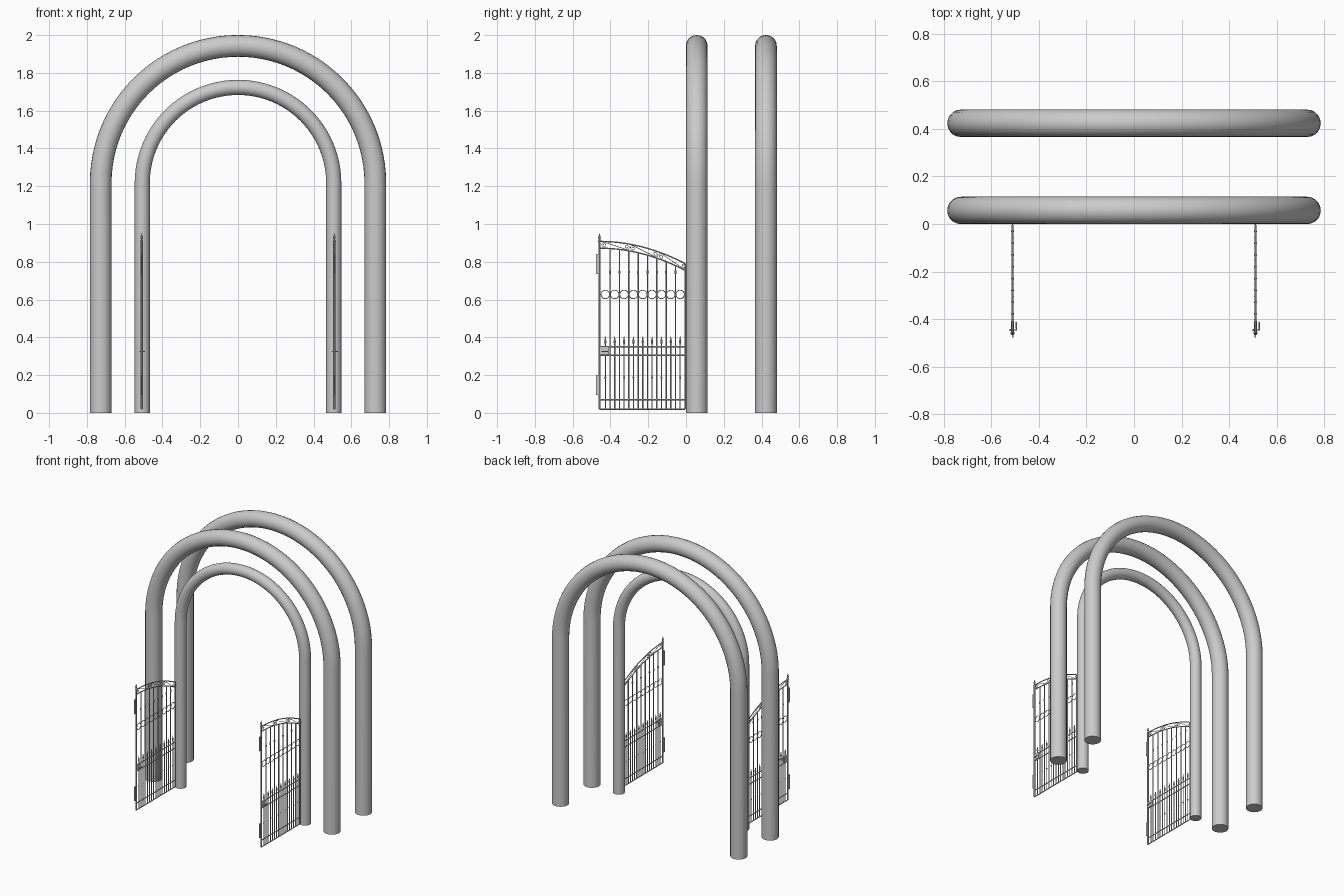
import bpy
import bmesh
from math import sin, cos, pi

cube = bpy.data.objects.get("Cube")
if cube:
    bpy.data.objects.remove(cube, do_unlink=True)


def tubes(name, paths, radius, cyclic=False, sides=2):
    """Round tubes along paths; a fourth value in a point scales the radius."""
    curve = bpy.data.curves.new(name, "CURVE")
    curve.dimensions = "3D"
    curve.bevel_depth = radius
    curve.bevel_resolution = sides
    curve.use_fill_caps = True
    for path in paths:
        spline = curve.splines.new("POLY")
        spline.points.add(len(path) - 1)
        spline.use_cyclic_u = cyclic
        for point, co in zip(spline.points, path):
            point.co = (*co[:3], 1)
            point.radius = co[3] if len(co) > 3 else 1
    obj = bpy.data.objects.new(name, curve)
    bpy.context.collection.objects.link(obj)
    bpy.ops.object.select_all(action="DESELECT")
    obj.select_set(True)
    bpy.context.view_layer.objects.active = obj
    bpy.ops.object.convert(target="MESH")
    bpy.ops.object.shade_smooth_by_angle()
    obj = bpy.context.object
    obj.name = name
    return obj


def box(name, center, size):
    mesh = bpy.data.meshes.new(name)
    bm = bmesh.new()
    bmesh.ops.create_cube(bm, size=1)
    bmesh.ops.scale(bm, vec=size, verts=bm.verts)
    bmesh.ops.translate(bm, vec=center, verts=bm.verts)
    bm.to_mesh(mesh)
    bm.free()
    obj = bpy.data.objects.new(name, mesh)
    bpy.context.collection.objects.link(obj)
    return obj


# Arches: straight legs joined by a half circle
SPRING = 1.216


def arch(name, span, y, radius):
    steps = 48
    bend = [(span * cos(pi * i / steps), y, SPRING + span * sin(pi * i / steps))
            for i in range(steps + 1)]
    tubes(name, [[(span, y, 0)] + bend + [(-span, y, 0)]], radius, sides=8)


arch("front_arch", 0.727, 0.057, 0.0575)
arch("back_arch", 0.727, 0.423, 0.0575)
arch("inner_arch", 0.507, 0.057, 0.04)

# Gate leaf, built in the x = 0 plane
HINGE, END, PITCH, BASE, BAND = -0.458, -0.005, 0.0495, 0.02, 0.036


def crown(y):
    return 0.908 - 0.117 * ((y - HINGE) / (END - HINGE)) ** 2


def span_y(count):
    return [HINGE + (END - HINGE) * i / count for i in range(count + 1)]


leaf = []

# Stiles, the outer one with a pointed finial
leaf.append(tubes("outer_stile", [[(0, HINGE, BASE), (0, HINGE, 0.905), (0, HINGE, 0.91, 1.5),
                                   (0, HINGE, 0.918, 0.6), (0, HINGE, 0.928, 1.2),
                                   (0, HINGE, 0.952, 0.05)]], 0.006))
leaf.append(tubes("inner_stile", [[(0, END, BASE), (0, END, crown(END))]], 0.004))

# Curved top band and straight rails
leaf.append(tubes("crown_rails", [[(0, y, crown(y) - drop) for y in span_y(24)]
                                  for drop in (0, BAND)], 0.0035))
leaf.append(tubes("cross_rails", [[(0, HINGE, z), (0, END, z)]
                                  for z in (BASE, 0.07, 0.305, 0.35)], 0.0035))

# Tall bars with small collars
bars = []
for i in range(8):
    y = HINGE + 0.056 + PITCH * i
    bars.append([(0, y, BASE), (0, y, 0.735), (0, y, 0.74, 1.5),
                 (0, y, 0.75, 1.5), (0, y, 0.755), (0, y, crown(y) - BAND)])
leaf.append(tubes("tall_bars", bars, 0.0035))

# Short spear-topped pickets and the row of rings above them
pickets, rings = [], []
for i in range(9):
    y = HINGE + 0.031 + PITCH * i
    pickets.append([(0, y, BASE), (0, y, 0.18), (0, y, 0.187, 1.8), (0, y, 0.194),
                    (0, y, 0.362), (0, y, 0.376, 2.1), (0, y, 0.408, 0.1)])
    rings.append([(0, y + 0.0225 * cos(a * pi / 12), 0.627 + 0.0225 * sin(a * pi / 12))
                  for a in range(24)])
leaf.append(tubes("pickets", pickets, 0.003))
leaf.append(tubes("rings", rings, 0.0022, cyclic=True))

# S-shaped scrolls inside the top band
scrolls = []
for i in range(3):
    start, length = HINGE + 0.025 + 0.151 * i, 0.12
    half = []
    for k in range(31):
        r = 0.004 + 0.010 * k / 30
        a = pi / 2 + 2.5 * pi * (1 - k / 30)
        half.append((r * cos(a), r * sin(a)))
    flat = half + [(length - u, -h) for u, h in reversed(half)]
    scrolls.append([(0, start + u, crown(start + u) - BAND / 2 + h) for u, h in flat])
leaf.append(tubes("scrolls", scrolls, 0.0018, sides=1))

# Hinges, lock case and handle
for name, z in (("lower_hinge", 0.147), ("upper_hinge", 0.787)):
    leaf.append(box(name, (0, HINGE - 0.01, z), (0.006, 0.018, 0.106)))
leaf.append(box("lock_case", (0, -0.432, 0.33), (0.012, 0.048, 0.044)))
leaf.append(tubes("handle", [[(-0.012, -0.445, 0.325), (0.016, -0.445, 0.325),
                              (0.016, -0.412, 0.325)]], 0.0035))

# Place the leaf on the left and repeat it on the right
for part in leaf:
    copy = part.copy()
    copy.name = "right_" + part.name
    copy.location.x = -0.51
    bpy.context.collection.objects.link(copy)
    part.name = "left_" + part.name
    part.location.x = 0.51
